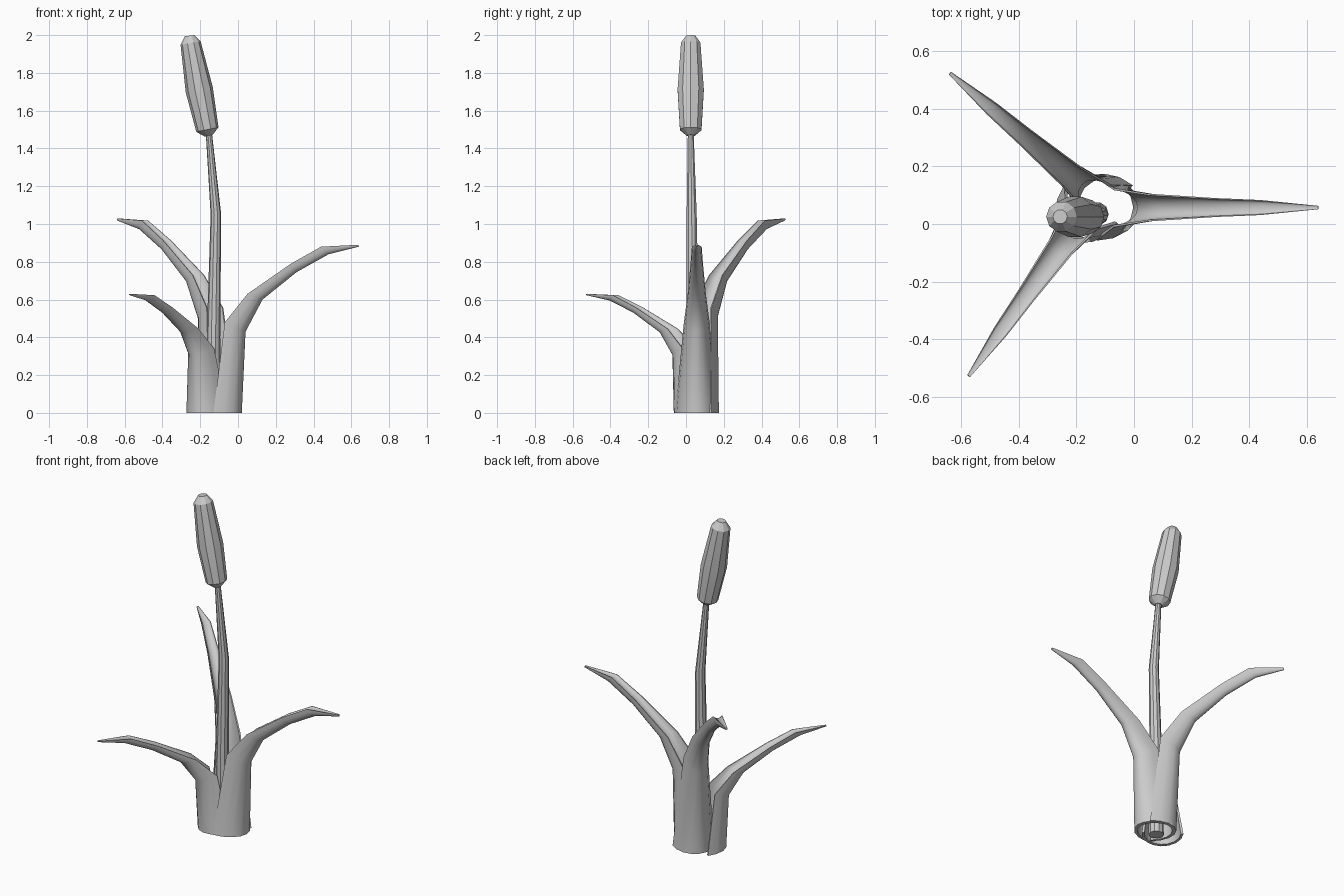
import bpy, bmesh, math
from mathutils import Vector

if "Cube" in bpy.data.objects:
    bpy.data.objects.remove(bpy.data.objects["Cube"])


def skin(name, rings, smooth=35):
    """Closed solid lofted through rings with equal point counts."""
    bm = bmesh.new()
    loops = [[bm.verts.new(p) for p in ring] for ring in rings]
    n = len(loops[0])
    for a, b in zip(loops, loops[1:]):
        for i in range(n):
            j = (i + 1) % n
            bm.faces.new((a[i], a[j], b[j], b[i]))
    bm.faces.new(loops[0][::-1])
    bm.faces.new(loops[-1])
    bmesh.ops.recalc_face_normals(bm, faces=bm.faces)
    mesh = bpy.data.meshes.new(name)
    bm.to_mesh(mesh)
    bm.free()
    ob = bpy.data.objects.new(name, mesh)
    bpy.context.collection.objects.link(ob)
    if smooth:
        bpy.ops.object.select_all(action='DESELECT')
        ob.select_set(True)
        bpy.context.view_layer.objects.active = ob
        bpy.ops.object.shade_smooth_by_angle(angle=math.radians(smooth))
    return ob


def tube_rings(path, sides, flat=False):
    """Circles along (x, y, z, radius) points, tilted to follow the path."""
    pts = [Vector(p[:3]) for p in path]
    rings = []
    for i, p in enumerate(path):
        t = pts[min(i + 1, len(pts) - 1)] - pts[max(i - 1, 0)]
        if flat and i == 0:
            t = Vector((0, 0, 1))
        v = Vector((0, 1, 0))
        u = v.cross(t).normalized()
        rings.append([pts[i] + p[3] * (u * math.cos(a) + v * math.sin(a))
                      for a in (2 * math.pi * k / sides for k in range(sides))])
    return rings


# Stem
skin("stem", tube_rings([(-0.13, 0.035, 0, 0.042), (-0.13, 0.035, 0.4, 0.036),
                         (-0.117, 0.03, 1.05, 0.028), (-0.155, 0.025, 1.49, 0.016)], 10, True))

# Seed head
skin("seed_head", tube_rings([(-0.155, 0.025, 1.468, 0.022), (-0.162, 0.025, 1.5, 0.06),
                              (-0.205, 0.025, 1.71, 0.073), (-0.251, 0.025, 1.958, 0.054),
                              (-0.256, 0.025, 1.997, 0.025)], 10), 20)

# Leaf stations: outer (reach, z), edge (reach, z), half width, hollow share
LEAF = [(0.12, 0.0, -0.03, 0.0, 0.115, 0.85),
        (0.14, 0.43, 0.03, 0.48, 0.068, 0.75),
        (0.23, 0.60, 0.15, 0.63, 0.048, 0.5),
        (0.41, 0.745, 0.38, 0.79, 0.033, 0.3),
        (0.58, 0.84, 0.54, 0.88, 0.026, 0.2),
        (0.74, 0.88, 0.738, 0.89, 0.006, 0.0)]


def leaf(name, x, y, angle, reach, height):
    """Channelled leaf that wraps the stem at its base and bends outward."""
    d = Vector((math.cos(angle), math.sin(angle), 0))
    s = Vector((-d.y, d.x, 0))
    up = Vector((0, 0, 1))
    n = 8
    rings = []
    for oh, oz, eh, ez, w, hollow in LEAF:
        edge = Vector((x, y, 0)) + d * eh * reach + up * ez * height
        depth = d * (oh - eh) * reach + up * (oz - ez) * height
        arc = [math.pi * (k / n - 0.5) for k in range(n + 1)]
        outer = [edge + depth * math.cos(a) + s * w * math.sin(a) for a in arc]
        inner = [edge + depth * hollow * math.cos(a) + s * w * 0.88 * math.sin(a)
                 for a in reversed(arc)]
        rings.append(outer + inner)
    skin(name, rings, 50)


# Three leaves around the stem
leaf("right_leaf", -0.10, 0.057, 0, 1.0, 1.0)
leaf("back_leaf", -0.10, 0.065, math.radians(139.6), 0.955, 1.157)
leaf("front_leaf", -0.165, 0.045, math.radians(234.5), 0.95, 0.708)
